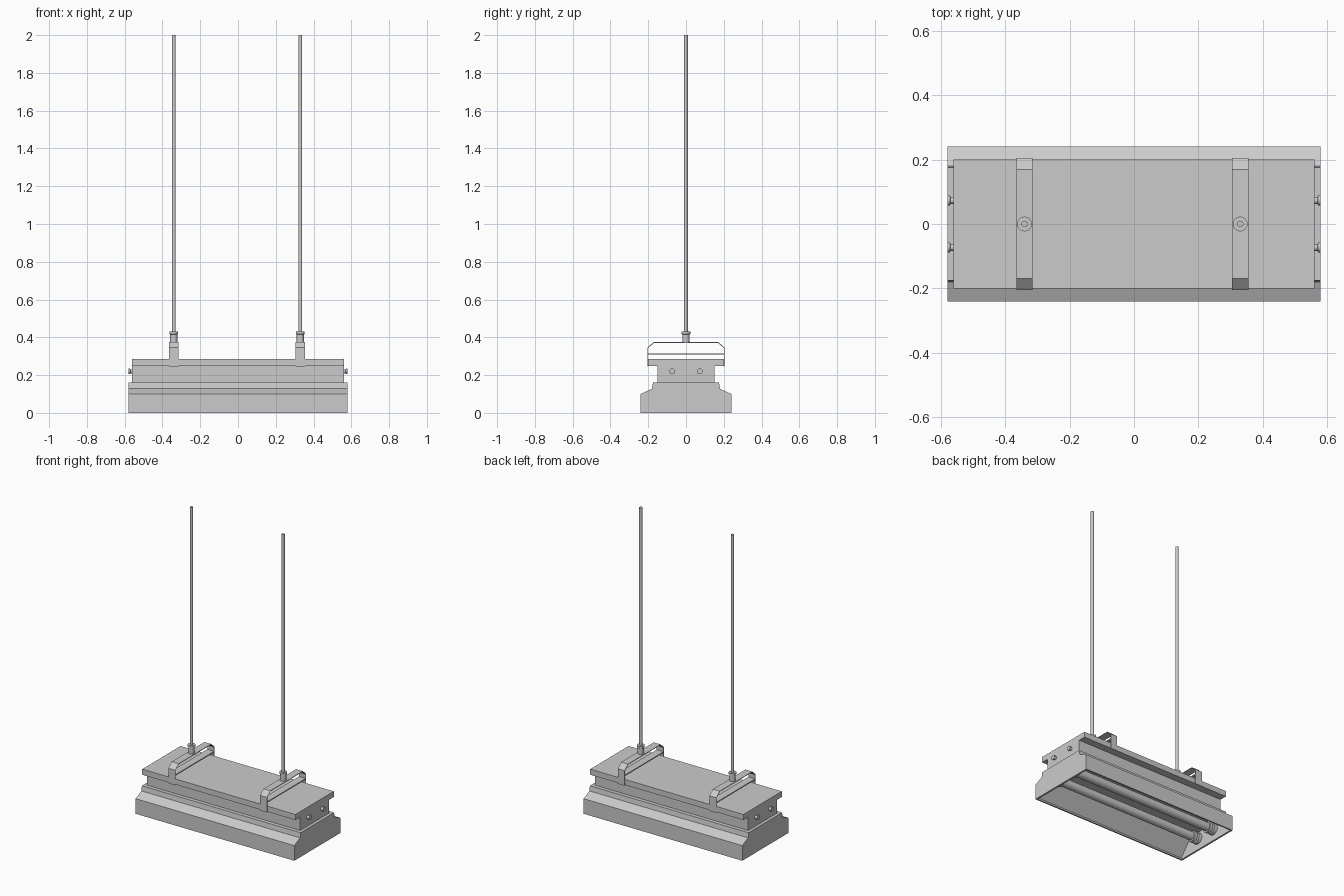
import bpy, bmesh, math
from mathutils import Matrix

if "Cube" in bpy.data.objects:
    bpy.data.objects.remove(bpy.data.objects["Cube"], do_unlink=True)

grey = bpy.data.materials.new("light grey metal")
grey.use_nodes = True
grey.diffuse_color = (0.6, 0.6, 0.6, 1)
grey.node_tree.nodes["Principled BSDF"].inputs["Base Color"].default_value = grey.diffuse_color


def finish(name, bm, smooth=False):
    bmesh.ops.recalc_face_normals(bm, faces=bm.faces)
    mesh = bpy.data.meshes.new(name)
    bm.to_mesh(mesh)
    bm.free()
    mesh.materials.append(grey)
    ob = bpy.data.objects.new(name, mesh)
    bpy.context.collection.objects.link(ob)
    if smooth:
        bpy.ops.object.select_all(action='DESELECT')
        ob.select_set(True)
        bpy.context.view_layer.objects.active = ob
        bpy.ops.object.shade_smooth_by_angle(angle=math.radians(40))
    return ob


def mirrored(half):
    """Closed y-z outline from its +y half, listed from bottom to top."""
    return half + [(-y, z) for y, z in reversed(half)]


def extrude_x(name, outline, x0, x1):
    bm = bmesh.new()
    face = bm.faces.new([bm.verts.new((x0, y, z)) for y, z in outline])
    new = bmesh.ops.extrude_face_region(bm, geom=[face])["geom"]
    bmesh.ops.translate(bm, vec=(x1 - x0, 0, 0),
                        verts=[v for v in new if isinstance(v, bmesh.types.BMVert)])
    return finish(name, bm)


def lathe(name, profile, location, axis='Z', segments=24):
    """Spin (radius, height) points and place them along an axis."""
    bm = bmesh.new()
    pts = [(0, profile[0][1])] + profile + [(0, profile[-1][1])]
    verts = [bm.verts.new((r, 0, h)) for r, h in pts]
    edges = [bm.edges.new(pair) for pair in zip(verts, verts[1:])]
    bmesh.ops.spin(bm, geom=verts + edges, cent=(0, 0, 0), axis=(0, 0, 1),
                   angle=math.tau, steps=segments)
    bmesh.ops.remove_doubles(bm, verts=bm.verts, dist=0.0001)
    turn = Matrix.Rotation(math.pi / 2, 4, 'Y') if axis == 'X' else Matrix()
    bmesh.ops.transform(bm, matrix=Matrix.Translation(location) @ turn, verts=bm.verts)
    return finish(name, bm, True)


# Hood with a hollow, sloping reflector underneath
hood = extrude_x("hood", mirrored([(0.24, 0), (0.24, 0.1), (0.18, 0.128), (0.175, 0.16)]),
                 -0.58, 0.58)
cutter = extrude_x("reflector_cutter", mirrored([(0.232, -0.02), (0.23, 0.01), (0.14, 0.12)]),
                   -0.568, 0.568)
cutter.hide_render = True
cutter.hide_viewport = True
cut = hood.modifiers.new("reflector", 'BOOLEAN')
cut.operation = 'DIFFERENCE'
cut.solver = 'EXACT'
cut.object = cutter

# Ballast housing with an overhanging lid
extrude_x("housing", mirrored([(0.15, 0.155), (0.15, 0.248), (0.2, 0.248), (0.2, 0.285)]),
          -0.56, 0.56)

# Lamp tubes with end sockets, and end bolts
for side, y in (("right", -0.073), ("left", 0.073)):
    r, s = 0.028, 0.037
    lathe(side + "_lamp_tube",
          [(s, -0.568), (s, -0.545), (0.02, -0.545), (0.02, -0.535), (s, -0.535), (s, -0.515),
           (r, -0.515), (r, 0.515), (s, 0.515), (s, 0.535), (0.02, 0.535), (0.02, 0.545),
           (s, 0.545), (s, 0.568)], (0, y, 0.075), 'X')
    lathe(side + "_end_bolts",
          [(0.015, -0.58), (0.015, -0.572), (0.011, -0.57), (0.011, 0.57),
           (0.015, 0.572), (0.015, 0.58)], (0, y, 0.22), 'X', 16)

# Hanging brackets: thin folded straps, cross plates, couplings and rods
for side, x in (("right", -0.34), ("left", 0.33)):
    outer = [(0.205, 0.245), (0.205, 0.345), (0.17, 0.375)]
    inner = [(0.201, 0.245), (0.201, 0.343), (0.168, 0.371)]
    strap = mirrored(outer) + list(reversed(mirrored(inner)))
    extrude_x(side + "_strap", strap, x - 0.025, x + 0.025)
    extrude_x(side + "_cross_plate", mirrored([(0.201, 0.308), (0.201, 0.315)]),
              x - 0.025, x + 0.025)
    lathe(side + "_coupling",
          [(0.019, 0.372), (0.019, 0.415), (0.023, 0.418), (0.023, 0.43)], (x, 0, 0))
    lathe(side + "_rod", [(0.01, 0.425), (0.01, 2.0)], (x, 0, 0), 'Z', 16)
